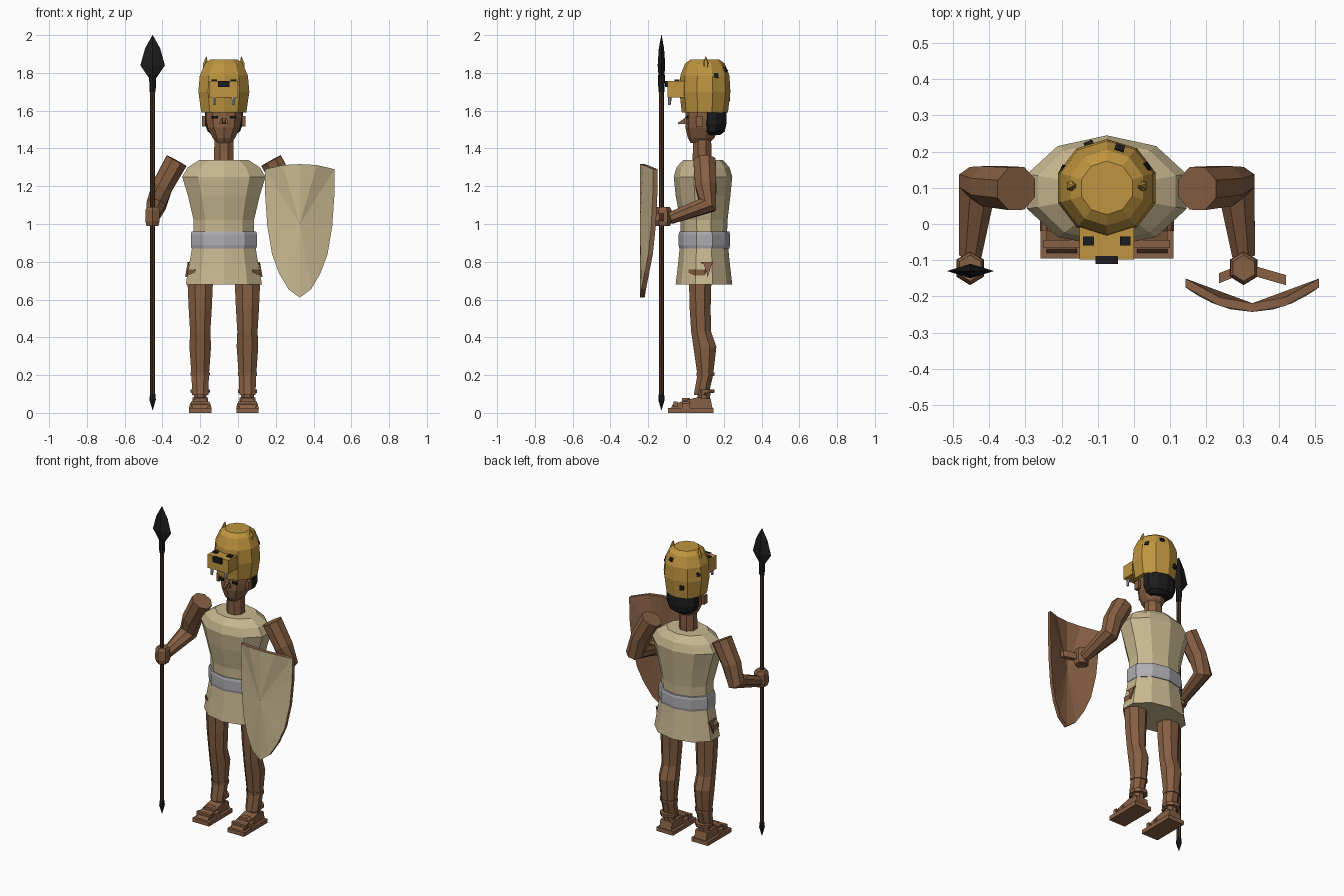
import bpy, bmesh, math
from mathutils import Vector, Matrix

if "Cube" in bpy.data.objects:
    bpy.data.objects.remove(bpy.data.objects["Cube"])


def material(name, rgb):
    m = bpy.data.materials.new(name)
    m.diffuse_color = (*rgb, 1)
    m.use_nodes = True
    m.node_tree.nodes["Principled BSDF"].inputs["Base Color"].default_value = m.diffuse_color
    return m


TAN = material("linen tan", (0.58, 0.48, 0.28))
GOLD = material("golden fur", (0.52, 0.30, 0.05))
SKIN = material("brown skin", (0.24, 0.115, 0.055))
LEATHER = material("leather brown", (0.25, 0.12, 0.06))
WOOD = material("dark wood", (0.065, 0.035, 0.02))
BLACK = material("black", (0.012, 0.012, 0.013))
GREY = material("grey metal", (0.42, 0.42, 0.44))
CX, CY = -0.075, 0.10  # body axis


def finish(name, bm, *mats):
    bmesh.ops.recalc_face_normals(bm, faces=bm.faces)
    me = bpy.data.meshes.new(name)
    bm.to_mesh(me)
    bm.free()
    for m in mats:
        me.materials.append(m)
    ob = bpy.data.objects.new(name, me)
    bpy.context.collection.objects.link(ob)
    return ob


def skin_rings(name, rings, mat):
    """Join rings of points into a closed skin."""
    bm = bmesh.new()
    loops = [[bm.verts.new(p) for p in r] for r in rings]
    n = len(loops[0])
    for a, b in zip(loops, loops[1:]):
        for i in range(n):
            j = (i + 1) % n
            bm.faces.new((a[i], a[j], b[j], b[i]))
    bm.faces.new(loops[0][::-1])
    bm.faces.new(loops[-1])
    return finish(name, bm, mat)


def lathe(name, rows, mat, n=10, x=CX, phase=90):
    """rows: (y centre, z, x radius, y radius), first side at phase degrees."""
    angs = [math.radians(phase) + 2 * math.pi * i / n for i in range(n)]
    return skin_rings(name, [[(x + rx * math.cos(a), y + ry * math.sin(a), z) for a in angs]
                             for y, z, rx, ry in rows], mat)


def limb(name, points, radii, mat, n=8):
    """Tube through points, with mitred joints."""
    pts = [Vector(p) for p in points]
    rings = []
    for k, p in enumerate(pts):
        before = (p - pts[k - 1]).normalized() if k else (pts[1] - p).normalized()
        after = (pts[k + 1] - p).normalized() if k + 1 < len(pts) else before
        t = (before + after).normalized()
        u = (Vector((1, 0, 0)) - t * t.x).normalized()
        v = t.cross(u)
        angs = [2 * math.pi * (i + 0.5) / n for i in range(n)]
        rings.append([p + radii[k] * (u * math.cos(a) + v * math.sin(a)) for a in angs])
    return skin_rings(name, rings, mat)


def box(name, centre, size, mat, rot=None):
    bm = bmesh.new()
    bmesh.ops.create_cube(bm, size=1)
    bmesh.ops.scale(bm, vec=size, verts=bm.verts)
    if rot:
        bmesh.ops.transform(bm, matrix=rot, verts=bm.verts)
    bmesh.ops.translate(bm, vec=centre, verts=bm.verts)
    return finish(name, bm, mat)


def prism_x(name, outline, x0, x1, mat):
    """Extrude a (y, z) outline along x."""
    return skin_rings(name, [[(x, y, z) for y, z in outline] for x in (x0, x1)], mat)


# Tunic, belt and skirt
lathe("tunic", [(.095, .94, .168, .122), (.095, 1.02, .168, .125), (.09, 1.15, .20, .145),
                (.09, 1.25, .232, .155), (.09, 1.30, .20, .14), (.09, 1.34, .135, .105)], TAN)
lathe("belt", [(.097, .87, .18, .132), (.097, .885, .184, .136),
               (.097, .945, .184, .136), (.097, .96, .18, .132)], GREY)
lathe("skirt", [(.095, .68, .212, .15), (.095, .78, .194, .138), (.095, .89, .174, .127)], TAN)

# Neck, head and hair
lathe("neck", [(.085, 1.32, .056, .054), (.085, 1.48, .054, .052)], SKIN, 8, phase=22.5)
lathe("head", [(.075, 1.43, .04, .05), (.08, 1.455, .062, .07), (.085, 1.51, .09, .088),
               (.09, 1.56, .1, .092), (.09, 1.62, .1, .092)], SKIN)
lathe("hair", [(.14, 1.47, .06, .04), (.14, 1.49, .09, .065), (.14, 1.53, .106, .074),
               (.14, 1.62, .106, .075)], BLACK)
# Nose wedge
skin_rings("nose", [[(CX + s * .008, y, 1.58) for s, y in ((-1, .0), (1, .0), (1, .03), (-1, .03))],
                    [(CX + s * .024, y, 1.53) for s, y in ((-1, -.012), (1, -.012), (1, .03), (-1, .03))]], SKIN)
skin_rings("nose_tip", [[(CX + s * .01, y, z) for s, y, z in ((-1, 0, 1.565), (1, 0, 1.565), (1, 0, 1.53), (-1, 0, 1.53))],
                        [(CX + s * .004, -.042, z) for s, z in ((-1, 1.537), (1, 1.537), (1, 1.53), (-1, 1.53))]], SKIN)

# Beast-head helmet
lathe("helmet", [(CY, 1.59, .125, .122), (CY, 1.70, .142, .135), (CY, 1.785, .134, .13),
                 (CY, 1.85, .105, .105), (CY, 1.872, .074, .074)], GOLD)
box("muzzle", (CX, -.035, 1.714), (.15, .125, .086), GOLD)
box("muzzle_nose", (CX, -.099, 1.741), (.062, .022, .033), BLACK)
for s, side in ((-1, "right"), (1, "left")):
    box(f"face_eye_{side}", (CX + s * .048, .004, 1.566), (.032, .012, .014), BLACK)
    box(f"face_ear_{side}", (CX + s * .106, .07, 1.545), (.018, .035, .055), SKIN)
    box(f"muzzle_eye_{side}", (CX + s * .051, -.047, 1.761), (.03, .026, .009), BLACK)
    limb(f"fang_{side}", [(CX + s * .05, -.085, 1.68), (CX + s * .05, -.088, 1.63)], [.011, .007], GREY, 6)
    limb(f"helmet_ear_{side}", [(CX + s * .093, .105, 1.81), (CX + s * .097, .105, 1.85),
                                (CX + s * .092, .105, 1.888)], [.02, .015, .001], GOLD, 6)
# Fur spots lying on the helmet
for i, (x, y, z, up) in enumerate([(-.04, .208, 1.818, .75), (-.125, .222, 1.66, -.1),
                                   (.034, .157, 1.786, .4), (-.195, .15, 1.74, .2)]):
    out = Vector((x - CX, y - CY, 0)).normalized()
    out.z = up
    rot = out.to_track_quat('Z', 'Y').to_matrix().to_4x4()
    box(f"fur_spot_{i}", (x, y, z), (.026, .026, .012), BLACK, rot)

# Limbs, mirrored around the body axis
for s, side in ((-1, "right"), (1, "left")):
    limb(f"arm_{side}", [(CX + s * .25, .098, 1.335), (CX + s * .325, .105, 1.2), (CX + s * .358, .112, 1.10),
                         (CX + s * .378, -.085, 1.03)], [.064, .06, .056, .034], SKIN)
    lathe(f"fist_{side}", [(-.122, .99, .036, .038), (-.122, 1.015, .044, .047),
                           (-.122, 1.075, .042, .045), (-.122, 1.09, .034, .036)],
          SKIN, 6, CX + s * .378)
    lx = CX + s * .125
    lathe(f"leg_{side}", [(.08, .095, .046, .042), (.102, .2, .05, .045), (.10, .35, .062, .066),
                          (.08, .43, .058, .057), (.075, .55, .066, .06), (.075, .76, .076, .066)],
          SKIN, 8, lx, 22.5)
    # Hip showing through a tear in the skirt
    hip = [(.07, .80), (.145, .80), (.135, .785), (.115, .72), (.095, .785)]
    skin_rings(f"skirt_tear_{side}", [[(CX + s * (x + (.8 - z) * .17), y, z) for y, z in hip]
                                      for x in (.182, .191)], LEATHER)
    # Sandal, foot and straps
    box(f"sole_{side}", (lx, .025, .013), (.118, .24, .026), LEATHER)
    prism_x(f"foot_{side}", [(-.08, .026), (-.07, .045), (.0, .068), (.06, .082), (.13, .075), (.14, .026)],
            lx - .042, lx + .042, SKIN)
    skin_rings(f"foot_strap_{side}", [[(lx + a, y, z) for a, z in ((-.06, .024), (-.054, .05), (-.02, .08),
                                                                    (.02, .08), (.054, .05), (.06, .024))]
                                      for y in (-.02, .02)], LEATHER)
    box(f"toe_strap_{side}", (lx, -.055, .045), (.1, .022, .03), LEATHER)
    lathe(f"ankle_{side}", [(.095, .06, .034, .034), (.095, .12, .04, .038)], SKIN, 8, lx, 22.5)
    for z in (.115, .205):
        lathe(f"ankle_band_{side}", [(.103, z - .01, .054, .05), (.103, z + .01, .056, .052)],
              LEATHER, 8, lx, 22.5)

# Spear: shaft, socket, butt spike and leaf blade
SX, SY = -.452, -.13
lathe("spear_shaft", [(SY, .07, .013, .013), (SY, 1.72, .013, .013)], WOOD, 8, SX)
lathe("spear_socket", [(SY, 1.70, .016, .016), (SY, 1.79, .019, .019)], BLACK, 8, SX)
lathe("spear_butt", [(SY, .015, .001, .001), (SY, .07, .017, .017), (SY, .10, .014, .014)], BLACK, 8, SX)
lathe("spear_blade", [(SY, 1.765, .014, .014), (SY, 1.84, .065, .02), (SY, 1.93, .04, .014),
                      (SY, 2.0, .001, .001)], BLACK, 4, SX)

# Shield: bowed plate, tan front, leather rim and back
SHX = .327
half = [(0, 1.317), (.09, 1.312), (.185, 1.29), (.183, 1.15), (.172, .99), (.147, .84),
        (.11, .74), (.06, .655), (0, .61)]
outline = half + [(-x, z) for x, z in half[-2:0:-1]]
bm = bmesh.new()
layers = []
for dy in (0, .024):
    layers.append([bm.verts.new((SHX + x, -.243 + 2.0 * x * x + dy, z)) for x, z in outline])
hubs = [bm.verts.new((SHX, -.243 + dy, 1.0)) for dy in (0, .024)]
n = len(outline)
for i in range(n):
    j = (i + 1) % n
    bm.faces.new((hubs[0], layers[0][i], layers[0][j])).material_index = 0
    bm.faces.new((hubs[1], layers[1][j], layers[1][i])).material_index = 1
    bm.faces.new((layers[0][i], layers[1][i], layers[1][j], layers[0][j])).material_index = 1
finish("shield", bm, TAN, LEATHER)

# Bent grip strap behind the shield
grip = [(.235, -.15), (.305, -.122), (.42, -.155)]
skin_rings("shield_grip", [[(x, y + d, 1.035 + h) for d, h in ((-.014, -.02), (.014, -.02), (.014, .02), (-.014, .02))]
                           for x, y in grip], LEATHER)
